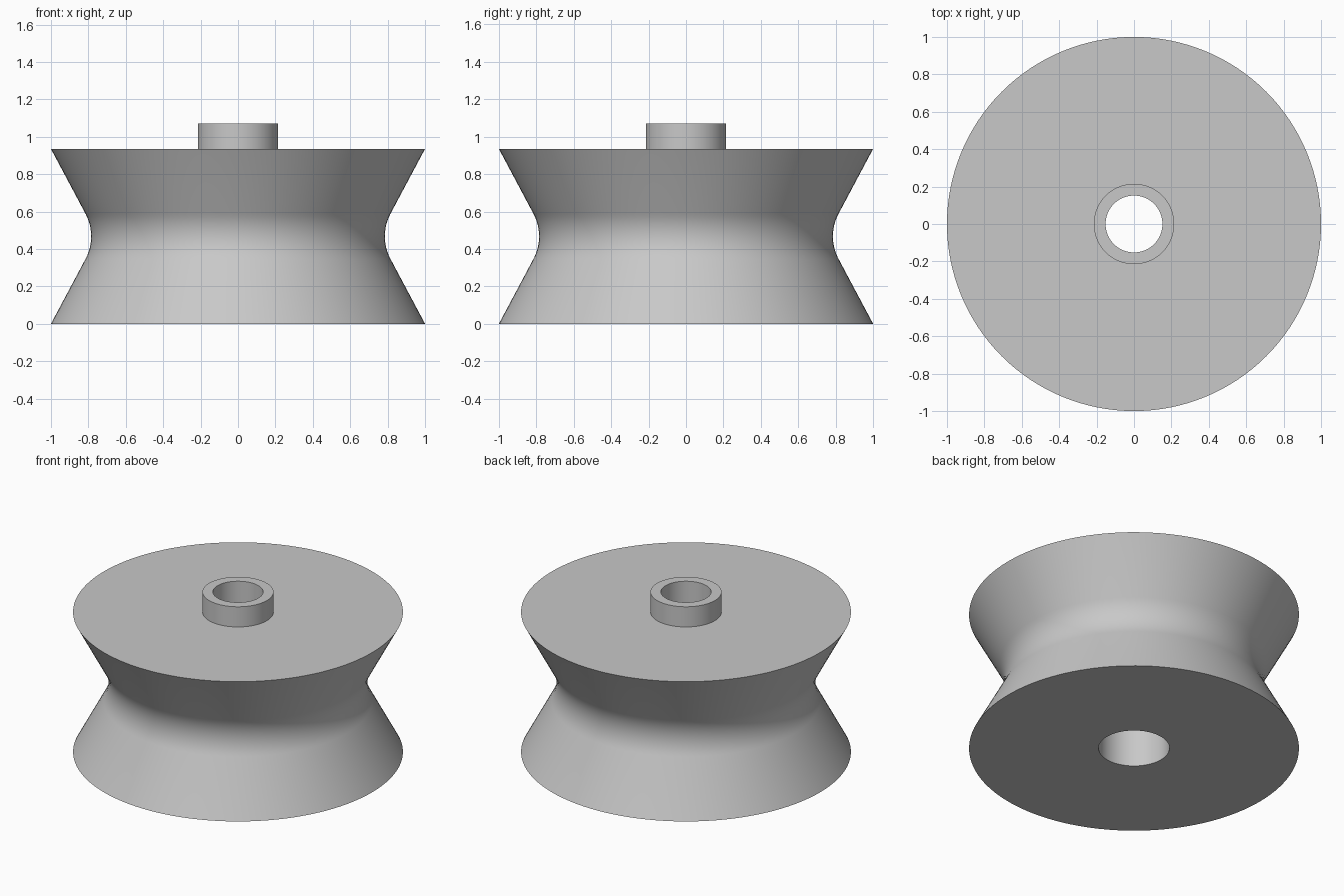
import bpy
import bmesh
from math import cos, sin, radians, tau

SEGMENTS = 128
HEIGHT = 0.935
BORE = 0.215

cube = bpy.data.objects.get("Cube")
if cube:
    bpy.data.objects.remove(cube, do_unlink=True)

grey = bpy.data.materials.new("plain grey")
grey.use_nodes = True
colour = (0.58, 0.58, 0.58, 1)
grey.diffuse_color = colour
grey.node_tree.nodes["Principled BSDF"].inputs["Base Color"].default_value = colour


def lathe(name, profile):
    """Turn a closed (radius, height) outline around the z axis."""
    bm = bmesh.new()
    rings = []
    for i in range(SEGMENTS):
        a = tau * i / SEGMENTS
        rings.append([bm.verts.new((r * cos(a), r * sin(a), z)) for r, z in profile])
    n = len(profile)
    for i, ring in enumerate(rings):
        after = rings[(i + 1) % SEGMENTS]
        for j in range(n):
            k = (j + 1) % n
            bm.faces.new((ring[j], after[j], after[k], ring[k]))
    bmesh.ops.recalc_face_normals(bm, faces=bm.faces)
    mesh = bpy.data.meshes.new(name)
    bm.to_mesh(mesh)
    bm.free()
    mesh.materials.append(grey)
    obj = bpy.data.objects.new(name, mesh)
    bpy.context.collection.objects.link(obj)
    bpy.ops.object.select_all(action="DESELECT")
    obj.select_set(True)
    bpy.context.view_layer.objects.active = obj
    bpy.ops.object.shade_smooth_by_angle(angle=radians(30))
    return obj


# Grooved wheel: two cones joined by a rounded waist, with a through bore
waist, fillet, slope, steps = 0.785, 0.256, radians(28), 12
groove = []
for i in range(steps + 1):
    a = slope * (2 * i / steps - 1)
    groove.append((waist + fillet * (1 - cos(a)), HEIGHT / 2 + fillet * sin(a)))
lathe("grooved_wheel", [(BORE, 0), (1, 0), *groove, (1, HEIGHT), (BORE, HEIGHT)])

# Tubular bushing seated in the upper half of the bore
lathe("bushing", [(0.152, HEIGHT / 2), (BORE, HEIGHT / 2), (BORE, 1.07), (0.152, 1.07)])
